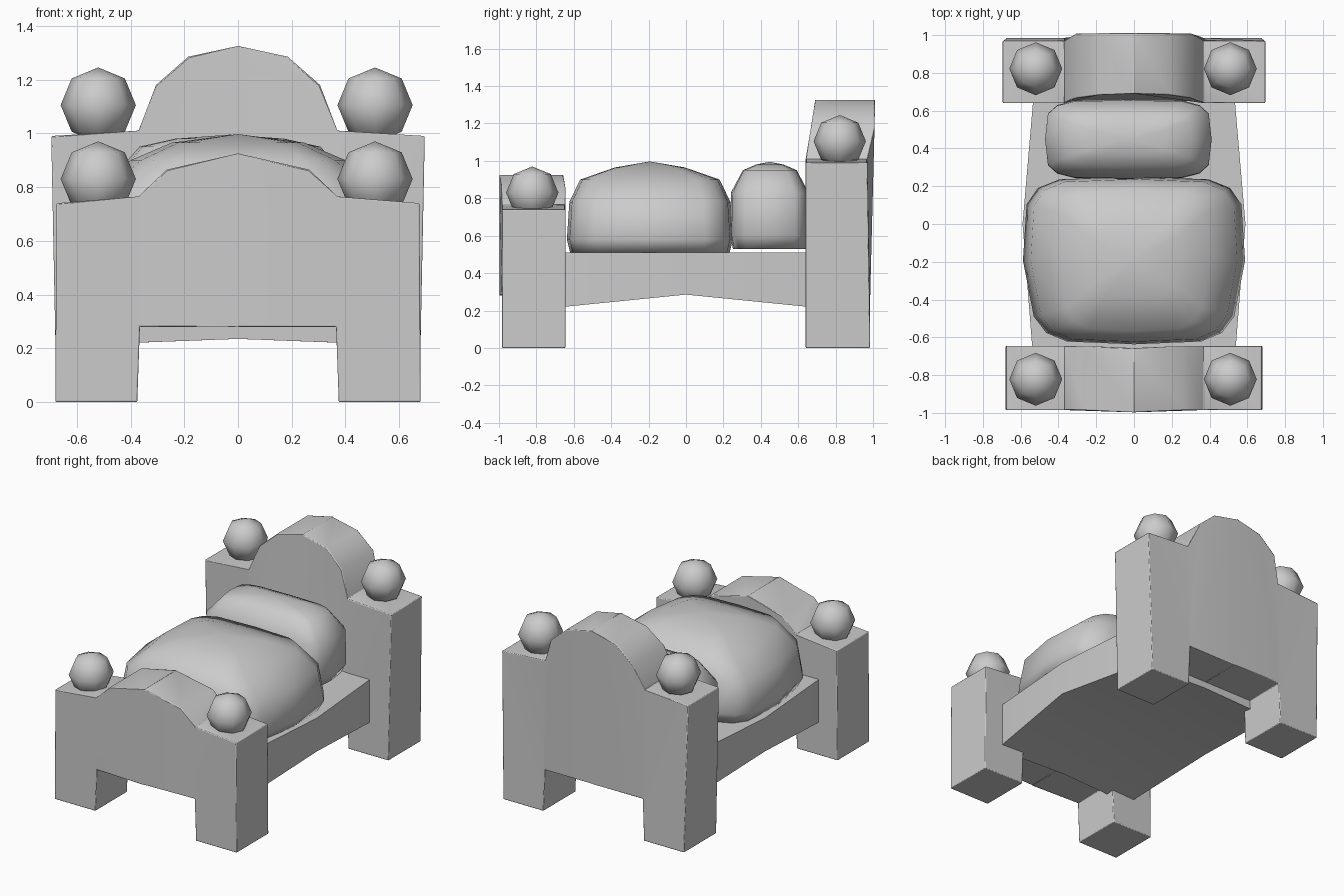
import bpy, bmesh, math
from mathutils import Vector

cube = bpy.data.objects.get("Cube")
if cube:
    bpy.data.objects.remove(cube, do_unlink=True)

grey = bpy.data.materials.new("plain grey")
grey.use_nodes = True
colour = (0.6, 0.6, 0.6, 1)
grey.diffuse_color = colour
grey.node_tree.nodes["Principled BSDF"].inputs["Base Color"].default_value = colour


def finish(bm, name, bevel=0, angle=60):
    """Turn a bmesh into a smooth-shaded object, optionally with soft edges."""
    bmesh.ops.recalc_face_normals(bm, faces=bm.faces)
    mesh = bpy.data.meshes.new(name)
    bm.to_mesh(mesh)
    bm.free()
    obj = bpy.data.objects.new(name, mesh)
    bpy.context.collection.objects.link(obj)
    mesh.materials.append(grey)
    if bevel:
        mod = obj.modifiers.new("soft edges", "BEVEL")
        mod.width = bevel
        mod.segments = 2
        mod.limit_method = "ANGLE"
        mod.angle_limit = math.radians(32)
    bpy.ops.object.select_all(action="DESELECT")
    obj.select_set(True)
    bpy.context.view_layer.objects.active = obj
    bpy.ops.object.shade_smooth_by_angle(angle=math.radians(angle))
    return obj


def board(name, half, y_front, y_back, shape):
    """Extrude a mirrored outline (right half, bottom to top), then adjust depth."""
    outline = half + [(-x, z) for x, z in reversed(half) if x > 0]
    bm = bmesh.new()
    face = bm.faces.new([bm.verts.new((x, y_front, z)) for x, z in outline])
    moved = bmesh.ops.extrude_face_region(bm, geom=[face])["geom"]
    for v in moved:
        if isinstance(v, bmesh.types.BMVert):
            v.co.y = y_back
    for x in (-0.37, 0, 0.37):
        bmesh.ops.bisect_plane(bm, geom=bm.verts[:] + bm.edges[:] + bm.faces[:],
                               plane_co=(x, 0, 0), plane_no=(1, 0, 0))
    for v in bm.verts:
        v.co.y += shape(v.co)
    finish(bm, name, 0.04)


def head_lean(co):
    # the arch leans back while the posts taper slightly
    if abs(co.x) < 0.36 and co.z > 1:
        return 0.05 * (co.z - 1) / 0.32 if co.y < 0.8 else 0.025
    return -0.015 if co.z > 0.9 and co.y > 0.8 else 0


def foot_bulge(co):
    return -0.012 if abs(co.x) < 0.2 else 0


# Headboard and footboard with legs and arched tops
board("headboard", [(0, 0.28), (0.365, 0.28), (0.375, 0), (0.675, 0), (0.695, 0.99),
                    (0.37, 1.01), (0.305, 1.18), (0.185, 1.285), (0, 1.325)],
      0.64, 0.985, head_lean)
board("footboard", [(0, 0.28), (0.365, 0.28), (0.375, 0), (0.68, 0), (0.675, 0.74),
                    (0.37, 0.765), (0.265, 0.865), (0, 0.925)],
      -0.985, -0.645, foot_bulge)

# Bed base, wider and thinner in the middle of its length
bm = bmesh.new()
sections = []
for y, w, bottom in ((-0.7, 0.535, 0.215), (0, 0.59, 0.285), (0.7, 0.53, 0.215)):
    pts = [(-w, 0.51), (-w, bottom), (0, bottom + 0.02), (w, bottom), (w, 0.51), (0, 0.51)]
    sections.append([bm.verts.new((x, y, z)) for x, z in pts])
for a, b in zip(sections, sections[1:]):
    for i in range(6):
        j = (i + 1) % 6
        bm.faces.new((a[i], a[j], b[j], b[i]))
bm.faces.new(sections[0])
bm.faces.new(sections[-1])
finish(bm, "bed_base", 0, 40)


def cushion(name, centre, size, layers, peak, power, taper=0):
    """Stack rounded-rectangle rings (z, x scale, y scale) under a crown vertex."""
    bm = bmesh.new()
    rings = []
    n = 16
    for z, sx, sy in layers:
        ring = []
        for i in range(n):
            a = math.tau * i / n
            c, s = math.cos(a), math.sin(a)
            x = math.copysign(abs(c) ** power, c)
            y = math.copysign(abs(s) ** power, s)
            x *= 1 + taper * min(y, 0)
            ring.append(bm.verts.new((centre[0] + x * sx * size[0],
                                      centre[1] + y * sy * size[1], z)))
        rings.append(ring)
    for a, b in zip(rings, rings[1:]):
        for i in range(n):
            j = (i + 1) % n
            bm.faces.new((a[i], a[j], b[j], b[i]))
    bm.faces.new(rings[0])
    top = bm.verts.new((centre[0], centre[1], peak))
    for i in range(n):
        bm.faces.new((rings[-1][i], rings[-1][(i + 1) % n], top))
    finish(bm, name, 0, 70)


# Puffy blanket and pillow
cushion("blanket", (0, -0.193), (0.588, 0.444),
        [(0.51, 0.93, 0.96), (0.58, 1, 1), (0.78, 0.93, 0.97),
         (0.9, 0.68, 0.84), (0.965, 0.42, 0.42)], 0.997, 0.42, 0.1)
cushion("pillow", (-0.03, 0.448), (0.45, 0.212),
        [(0.53, 0.9, 0.93), (0.6, 0.98, 1), (0.83, 0.98, 0.98),
         (0.95, 0.75, 0.68), (0.98, 0.45, 0.35)], 0.995, 0.45)

# Ball finials on the four posts
for y, z, row in ((0.822, 1.105, "head"), (-0.822, 0.83, "foot")):
    for x, side in ((0.51, "left"), (-0.52, "right")):
        bm = bmesh.new()
        bmesh.ops.create_uvsphere(bm, u_segments=8, v_segments=4, radius=0.14)
        bmesh.ops.translate(bm, verts=bm.verts, vec=Vector((x, y, z)))
        finish(bm, row + "_finial_" + side, 0, 80)
